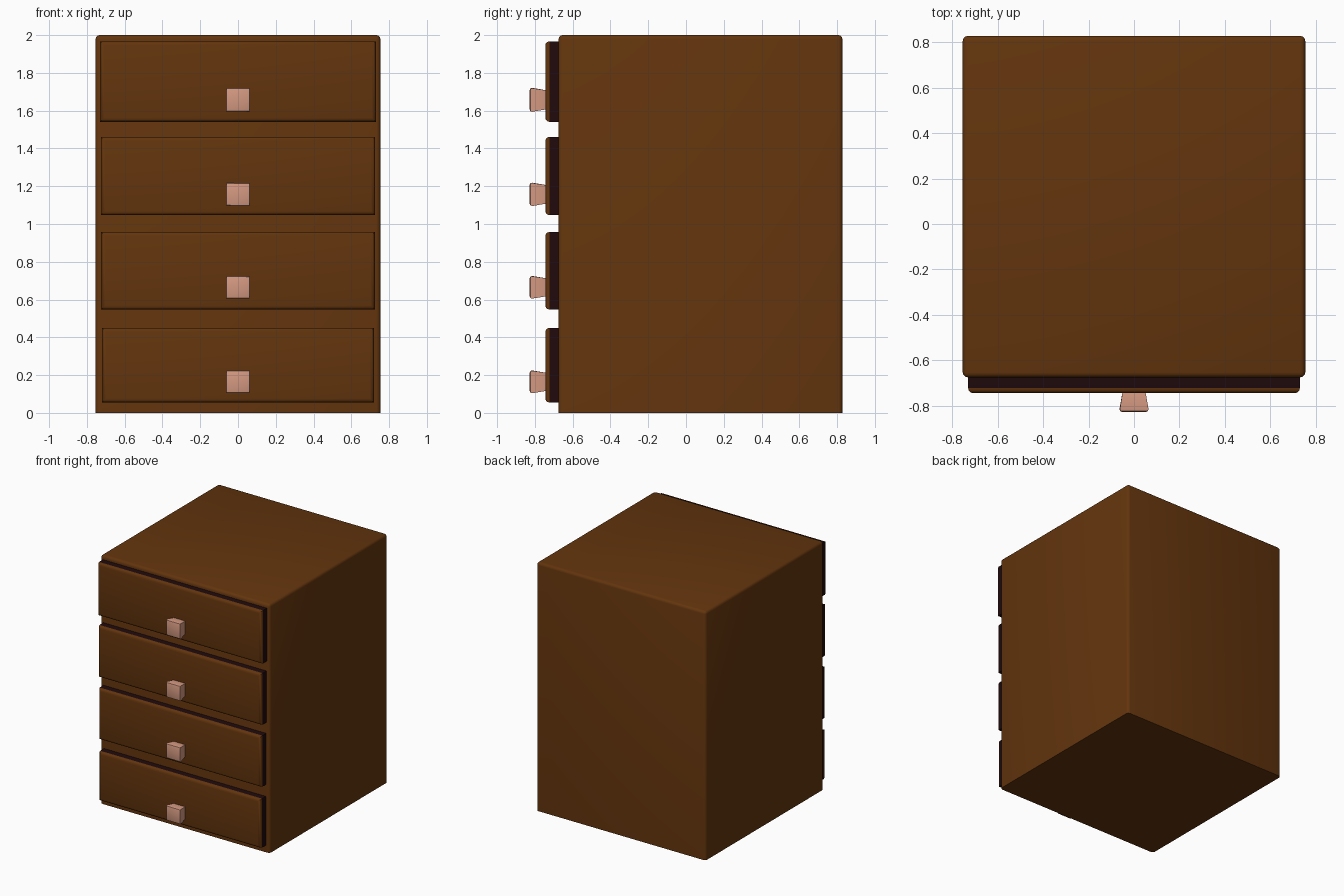
import bpy, bmesh

if "Cube" in bpy.data.objects:
    bpy.data.objects.remove(bpy.data.objects["Cube"])


def material(name, rgb):
    m = bpy.data.materials.new(name)
    m.diffuse_color = (*rgb, 1.0)
    m.use_nodes = True
    m.node_tree.nodes["Principled BSDF"].inputs["Base Color"].default_value = m.diffuse_color
    return m


WOOD = material("brown wood", (0.125, 0.035, 0.004))
DARK = material("dark drawer edge", (0.014, 0.003, 0.004))
KNOB = material("pale copper", (0.66, 0.32, 0.22))


def box(name, x, y, z, mats, pick, width, segs, taper=1.0, dark_sides=False):
    """Box with bevelled edges chosen by pick; taper shrinks its back end."""
    bm = bmesh.new()
    bmesh.ops.create_cube(bm, size=1.0)
    zc = (z[0] + z[1]) / 2
    for v in bm.verts:
        s = taper if v.co.y > 0 else 1.0
        v.co = (v.co.x * 2 * x * s,
                y[0] if v.co.y < 0 else y[1],
                zc + v.co.z * (z[1] - z[0]) * s)
    edges = [e for e in bm.edges if pick(*[v.co for v in e.verts])]
    bmesh.ops.bevel(bm, geom=edges, offset=width, segments=segs,
                    profile=0.5, affect='EDGES')
    bm.normal_update()
    if dark_sides:
        for f in bm.faces:
            f.material_index = 1 if abs(f.normal.y) < 0.05 else 0
    me = bpy.data.meshes.new(name)
    bm.to_mesh(me)
    bm.free()
    for m in mats:
        me.materials.append(m)
    ob = bpy.data.objects.new(name, me)
    bpy.context.collection.objects.link(ob)
    bpy.ops.object.select_all(action='DESELECT')
    ob.select_set(True)
    bpy.context.view_layer.objects.active = ob
    bpy.ops.object.shade_smooth_by_angle(angle=0.6)
    return ob


# Cabinet body: all edges rounded except around the base
box("cabinet_body", 0.754, (-0.675, 0.828), (0, 2), [WOOD],
    lambda a, b: max(a.z, b.z) > 0.01, 0.022, 3)

# Drawers (half width, bottom, top) with their knobs (bottom, top)
drawers = [
    (0.720, 0.055, 0.450, 0.104, 0.225),
    (0.724, 0.547, 0.958, 0.605, 0.725),
    (0.726, 1.047, 1.461, 1.095, 1.219),
    (0.730, 1.541, 1.967, 1.594, 1.721),
]
for i, (hw, z0, z1, k0, k1) in enumerate(drawers, 1):
    # Drawer front: brown face with rounded rim, dark sides
    box(f"drawer_front_{i}", hw, (-0.745, -0.66), (z0, z1), [WOOD, DARK],
        lambda a, b: max(a.y, b.y) < -0.7, 0.022, 3, dark_sides=True)
    # Knob: narrower where it meets the drawer
    box(f"knob_{i}", 0.064, (-0.828, -0.735), (k0, k1), [KNOB],
        lambda a, b: max(a.y, b.y) < -0.8, 0.013, 2, taper=0.78)
